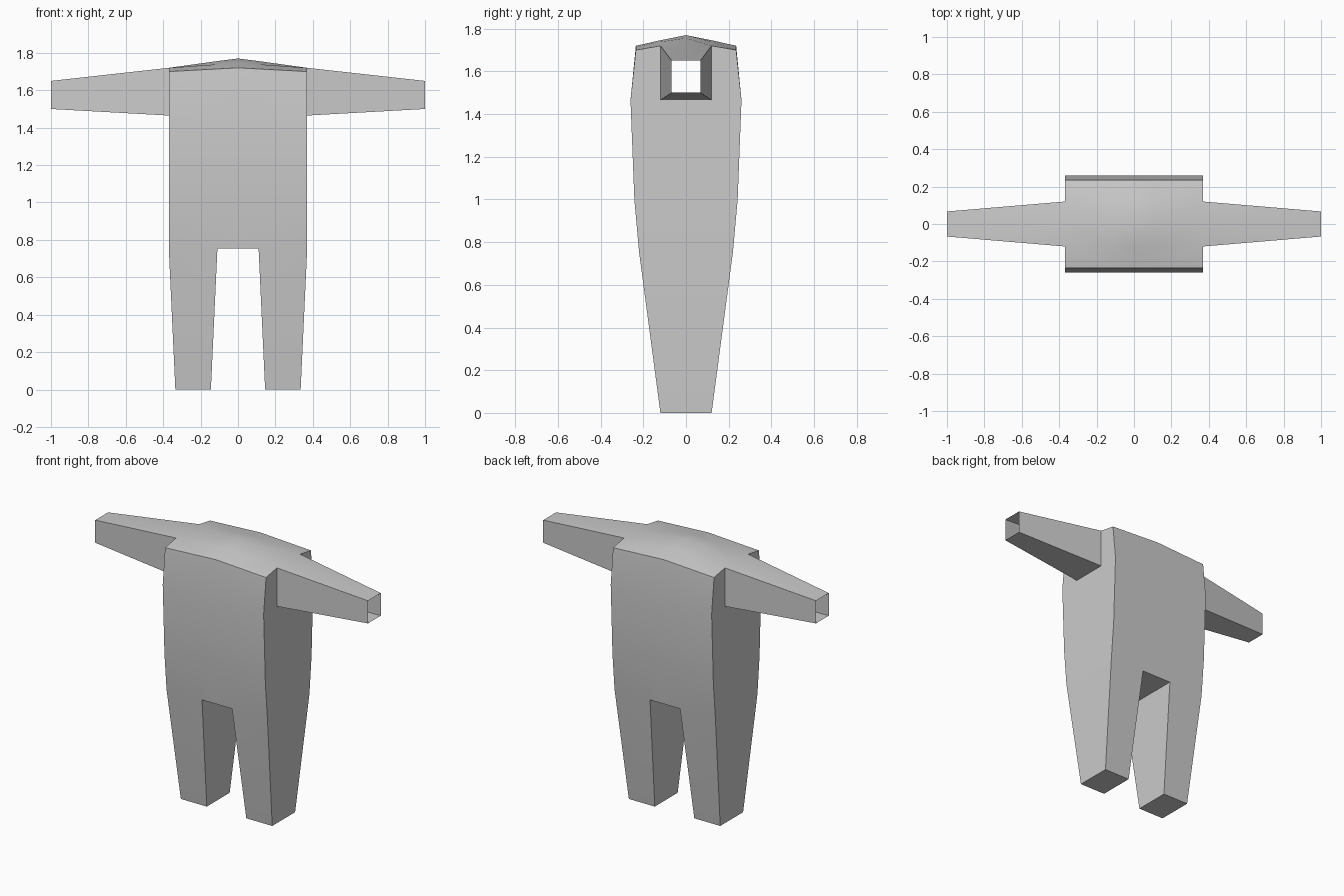
import bpy, bmesh

if "Cube" in bpy.data.objects:
    bpy.data.objects.remove(bpy.data.objects["Cube"])

bm = bmesh.new()


def face(*pts):
    bm.faces.new([bm.verts.new(p) for p in pts])


W, C = 0.37, 0.11                      # torso half width, crotch half width
ARM_Y, ARM_LO, ARM_HI = 0.12, 1.465, 1.72
# (z, half depth) up the body
levels = [(0.755, 0.22), (1.0, 0.242), (ARM_LO, 0.26), (1.70, 0.235)]
rim = {0: 1.72, C: 1.714, W: 1.70}     # height of the shoulder rim across x

# Leg: bottom and top rectangles joined, with a closed foot
low = [(0.145, -0.12, 0), (0.335, -0.12, 0), (0.335, 0.12, 0), (0.145, 0.12, 0)]
zt, yt = levels[0]
high = [(C, -yt, zt), (W, -yt, zt), (W, yt, zt), (C, yt, zt)]
face(*low)
for i in range(4):
    j = (i + 1) % 4
    face(low[i], low[j], high[j], high[i])

# Crotch
face((0, -yt, zt), (C, -yt, zt), (C, yt, zt), (0, yt, zt))

# Torso front and back panels
for (z0, y0), (z1, y1) in zip(levels, levels[1:]):
    for a, b in ((0, C), (C, W)):
        za, zb = (rim[a], rim[b]) if z1 == 1.70 else (z1, z1)
        for s in (-1, 1):
            face((a, s * y0, z0), (b, s * y0, z0), (b, s * y1, zb), (a, s * y1, za))

# Torso side, left open where the arm joins
(z0, y0), (z1, y1), (z2, y2), (z3, y3) = levels
face((W, -y0, z0), (W, y0, z0), (W, y1, z1), (W, -y1, z1))
face((W, -y1, z1), (W, y1, z1), (W, y2, z2), (W, ARM_Y, z2), (W, -ARM_Y, z2), (W, -y2, z2))
for s in (-1, 1):
    face((W, s * y2, z2), (W, s * y3, z3), (W, s * ARM_Y, ARM_HI), (W, s * ARM_Y, z2))

# Domed shoulder top
ys = (-y3, -ARM_Y, 0, ARM_Y, y3)
tops = {0: (1.72, 1.746, 1.77, 1.746, 1.72),
        C: (1.714, 1.739, 1.756, 1.739, 1.714),
        W: (1.70, ARM_HI, ARM_HI, ARM_HI, 1.70)}
for a, b in ((0, C), (C, W)):
    for i in range(4):
        face((a, ys[i], tops[a][i]), (b, ys[i], tops[b][i]),
             (b, ys[i + 1], tops[b][i + 1]), (a, ys[i + 1], tops[a][i + 1]))

# Arm: tapered tube open at the cuff
root = [(W, -ARM_Y, ARM_LO), (W, ARM_Y, ARM_LO), (W, ARM_Y, ARM_HI), (W, 0, ARM_HI), (W, -ARM_Y, ARM_HI)]
cuff = [(1, -0.067, 1.5), (1, 0.067, 1.5), (1, 0.067, 1.65), (1, 0, 1.65), (1, -0.067, 1.65)]
for i in range(5):
    j = (i + 1) % 5
    face(root[i], root[j], cuff[j], cuff[i])

# Weld and mirror into one body shell
bmesh.ops.remove_doubles(bm, verts=bm.verts, dist=0.0005)
dup = bmesh.ops.duplicate(bm, geom=bm.verts[:] + bm.edges[:] + bm.faces[:])["geom"]
for v in dup:
    if isinstance(v, bmesh.types.BMVert):
        v.co.x *= -1
bmesh.ops.remove_doubles(bm, verts=bm.verts, dist=0.0005)
bmesh.ops.recalc_face_normals(bm, faces=bm.faces)

mesh = bpy.data.meshes.new("body_suit")
bm.to_mesh(mesh)
bm.free()
body = bpy.data.objects.new("body_suit", mesh)
bpy.context.collection.objects.link(body)
bpy.context.view_layer.objects.active = body
body.select_set(True)
bpy.ops.object.shade_smooth_by_angle()
